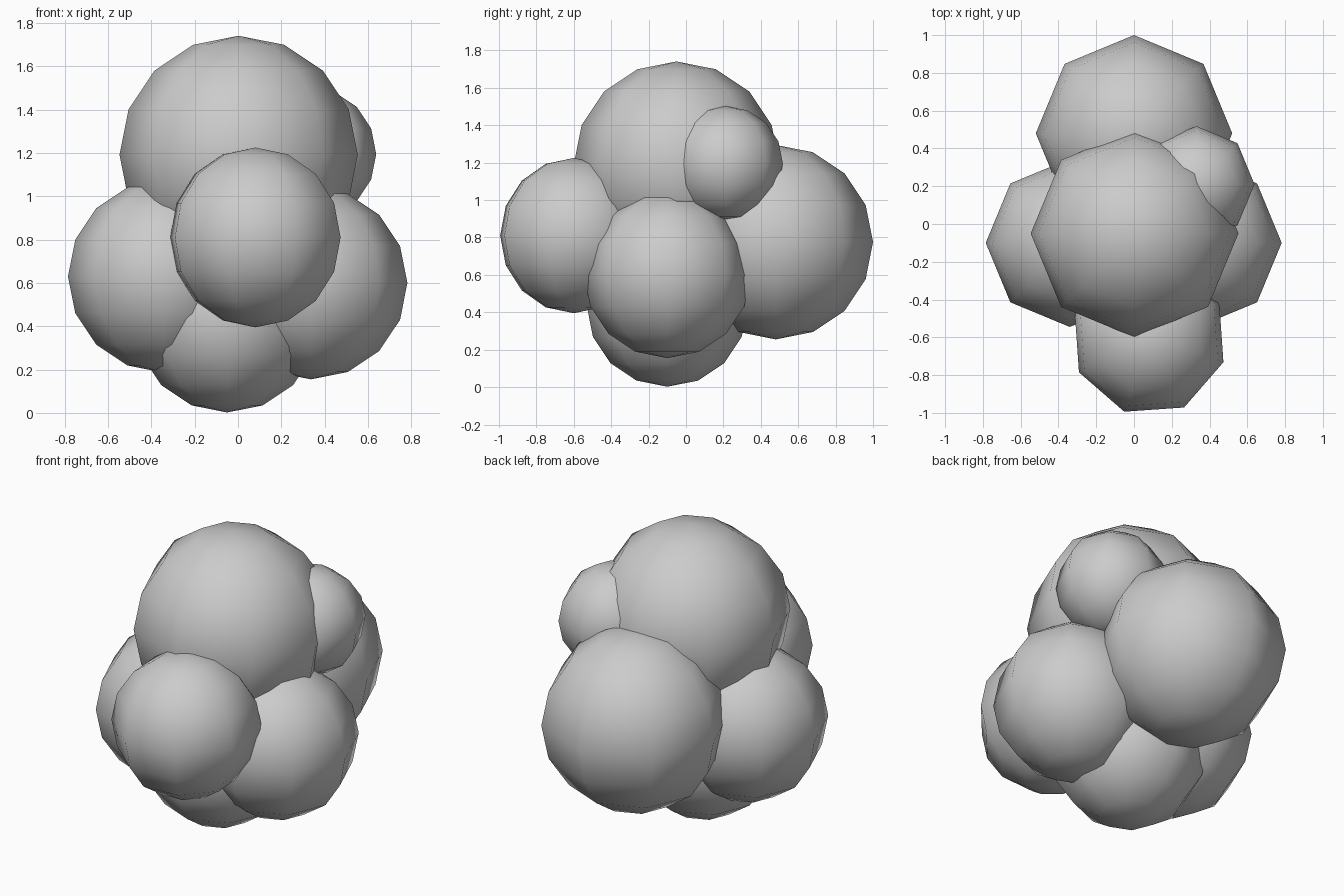
import bpy
from math import radians

if "Cube" in bpy.data.objects:
    bpy.data.objects.remove(bpy.data.objects["Cube"])

# name, centre, radius, turn about z (degrees)
LOBES = [
    ("top_lobe", (0.003, -0.05, 1.191), 0.55, 0),
    ("back_lobe", (0, 0.48, 0.775), 0.52, 0),
    ("front_lobe", (0.08, -0.6, 0.81), 0.415, -18.5),
    ("left_lobe", (-0.34, -0.1, 0.63), 0.445, 0),
    ("right_lobe", (0.337, -0.1, 0.6), 0.445, 0),
    ("bottom_lobe", (-0.05, -0.1, 0.432), 0.43, 0),
    ("small_side_lobe", (0.33, 0.21, 1.195), 0.308, 0),
]


def lobe(name, centre, radius, turn):
    bpy.ops.mesh.primitive_uv_sphere_add(
        segments=8, ring_count=8, radius=radius,
        location=centre, rotation=(0, 0, radians(turn)))
    ob = bpy.context.object
    ob.name = name
    bpy.ops.object.shade_smooth()


# cluster of overlapping low-poly spheres
for args in LOBES:
    lobe(*args)
